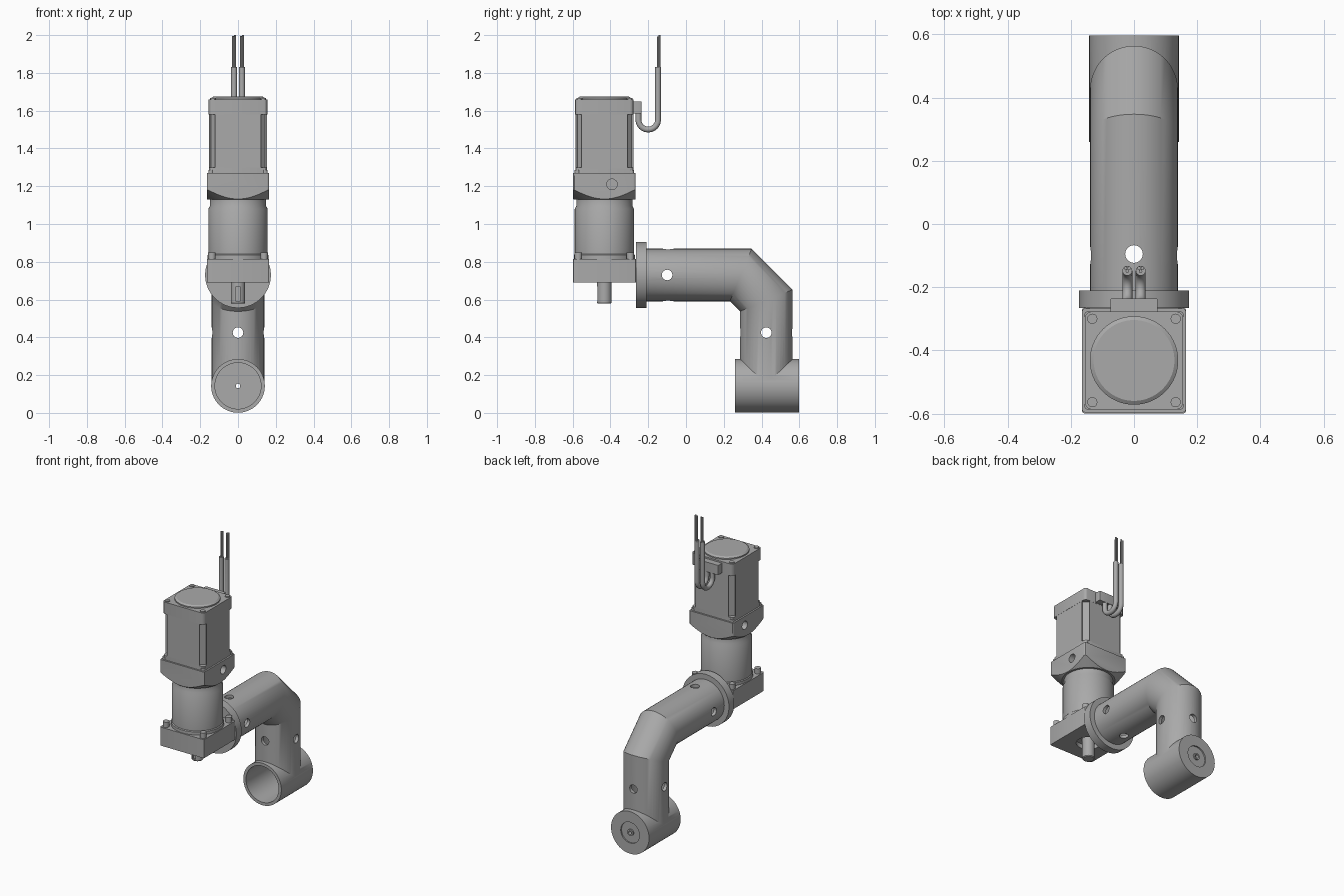
import bpy, bmesh, math
from mathutils import Vector, Matrix

cube = bpy.data.objects.get("Cube")
if cube:
    bpy.data.objects.remove(cube, do_unlink=True)

metal = bpy.data.materials.new("grey_metal")
metal.use_nodes = True
metal.diffuse_color = (0.4, 0.4, 0.4, 1)
metal.node_tree.nodes["Principled BSDF"].inputs["Base Color"].default_value = (0.4, 0.4, 0.4, 1)

MY = -0.432      # motor axis y
AZ = 0.73        # upper arm axis z
VY = 0.425       # lower arm axis y
CZ = 0.143       # end cup axis z
AXES = {"x": Vector((1, 0, 0)), "y": Vector((0, 1, 0)), "z": Vector((0, 0, 1))}


def finish(name, bm):
    bmesh.ops.recalc_face_normals(bm, faces=bm.faces)
    mesh = bpy.data.meshes.new(name)
    bm.to_mesh(mesh)
    bm.free()
    mesh.materials.append(metal)
    ob = bpy.data.objects.new(name, mesh)
    bpy.context.collection.objects.link(ob)
    return ob


def loft(name, rings):
    """Skin a list of closed rings and cap both ends."""
    bm = bmesh.new()
    loops = [[bm.verts.new(p) for p in ring] for ring in rings]
    n = len(loops[0])
    for a, b in zip(loops, loops[1:]):
        for i in range(n):
            j = (i + 1) % n
            bm.faces.new((a[i], a[j], b[j], b[i]))
    bm.faces.new(loops[0])
    bm.faces.new(loops[-1])
    return finish(name, bm)


def turned(name, profile, center, axis="z", seg=48):
    """Lathe (radius, offset) pairs around an axis through center."""
    rot = AXES["z"].rotation_difference(AXES[axis]).to_matrix()
    rings = []
    for r, h in profile:
        rings.append([Vector(center) + rot @ Vector((r * math.cos(t), r * math.sin(t), h))
                      for t in (2 * math.pi * i / seg for i in range(seg))])
    return loft(name, rings)


def rod(name, r, a, b, center, axis="z", seg=48):
    return turned(name, [(r, a), (r, b)], center, axis, seg)


def box(name, size, center, bevel=0.0):
    bm = bmesh.new()
    bmesh.ops.create_cube(bm, size=1, matrix=Matrix.Translation(center) @ Matrix.Diagonal((*size, 1)))
    if bevel:
        edges = [e for e in bm.edges if abs((e.verts[0].co - e.verts[1].co).z) > 0.01]
        bmesh.ops.bevel(bm, geom=edges, offset=bevel, segments=3, profile=0.5, affect="EDGES")
    return finish(name, bm)


def sweep(name, path, r, seg=48):
    """Round pipe with mitred bends along a path in a plane of constant x."""
    pts = [Vector(p) for p in path]
    rings = []
    for i, p in enumerate(pts):
        d0 = (p - pts[i - 1]).normalized() if i else (pts[1] - p).normalized()
        d1 = (pts[i + 1] - p).normalized() if i < len(pts) - 1 else d0
        side = (d0 + d1).normalized().cross(AXES["x"])
        stretch = 1 / math.cos(d0.angle(d1) / 2)
        rings.append([p + AXES["x"] * r * math.cos(t) + side * r * stretch * math.sin(t)
                      for t in (2 * math.pi * k / seg for k in range(seg))])
    return loft(name, rings)


def boolean(ob, tool, op="DIFFERENCE"):
    mod = ob.modifiers.new("cut", "BOOLEAN")
    mod.operation, mod.object, mod.solver = op, tool, "EXACT"
    bpy.context.view_layer.objects.active = ob
    bpy.ops.object.modifier_apply(modifier=mod.name)
    bpy.data.objects.remove(tool, do_unlink=True)


# Bent hollow arm joined to the open end cup
def bend(start, end):
    return [(0, start, AZ), (0, 0.29, AZ), (0, VY, 0.595), (0, VY, end)]


arm = sweep("bent_arm", bend(-0.23, CZ), 0.139)
boolean(arm, rod("cup", 0.142, 0.26, 0.597, (0, 0, CZ), "y", 64), "UNION")
boolean(arm, sweep("arm_bore", bend(-0.2, 0.3), 0.118))
boolean(arm, rod("cup_bore", 0.122, 0.2, 0.565, (0, 0, CZ), "y", 64))
boolean(arm, rod("cup_back_recess", 0.07, 0.588, 0.7, (0, 0, CZ), "y"))
boolean(arm, rod("cup_center_hole", 0.012, 0.5, 0.7, (0, 0, CZ), "y", 24))
for axis, center in (("x", (0, -0.1, AZ)), ("z", (0, -0.095, AZ)),
                     ("x", (0, VY, 0.425)), ("y", (0, VY, 0.425))):
    boolean(arm, rod("pin_hole", 0.028, -0.2, 0.2, center, axis, 24))
turned("cup_boss", [(0.022, 0), (0.022, 0.012)], (0, 0.585, CZ), "y", 24)
boolean(bpy.data.objects["cup_boss"], rod("boss_hole", 0.012, -0.1, 0.1, (0, 0.59, CZ), "y", 24))

# Round mounting disc between arm and gearbox plate
rod("mounting_disc", 0.174, -0.266, -0.21, (0, 0, AZ), "y", 64)

# Gearbox output plate, shaft and bolts
plate = box("gearbox_plate", (0.33, 0.335, 0.125), (0, MY, 0.7525), 0.008)
boolean(plate, rod("shaft_recess", 0.075, 0.6, 0.72, (0, MY, 0)))
shaft = turned("output_shaft", [(0.034, 0.578), (0.038, 0.583), (0.038, 0.75)], (0, MY, 0))
boolean(shaft, box("keyway", (0.02, 0.02, 0.08), (0, MY - 0.037, 0.63)))
for sx in (-1, 1):
    for sy in (-1, 1):
        x, y = sx * 0.138, MY + sy * 0.138
        rod("plate_bolt", 0.02, 0.81, 0.85, (x, y, 0), seg=20)
        rod("cap_screw", 0.016, 1.655, 1.666, (sx * 0.132, MY + sy * 0.132, 0), seg=20)
        rod("flange_screw", 0.014, 1.265, 1.287, (sx * 0.143, MY + sy * 0.143, 0), seg=16)

# Turned gearbox body with a neck under the adapter
turned("gearbox_body", [(0.162, 0.81), (0.162, 0.835), (0.157, 0.84), (0.157, 1.08),
                        (0.149, 1.095), (0.149, 1.14)], (0, MY, 0), seg=64)

# Square adapter, its lower corners turned to a cone
adapter = box("motor_adapter", (0.33, 0.33, 0.14), (0, MY, 1.2), 0.012)
boolean(adapter, turned("adapter_cone", [(0.162, 1.12), (0.162, 1.13), (0.235, 1.185), (0.235, 1.3)],
                        (0, MY, 0), seg=64), "INTERSECT")
for sx in (-1, 1):
    boolean(adapter, rod("clamp_access_hole", 0.028, 0.11, 0.2, (0, MY + 0.04, 1.21), "x", 24)
            if sx > 0 else
            rod("clamp_access_hole", 0.028, -0.2, -0.11, (0, MY + 0.04, 1.21), "x", 24))

# Motor stack with notched corners
corner = [(0.154, 0.122), (0.143, 0.112), (0.112, 0.143), (0.122, 0.154)]
outline = []
for k in range(4):
    turn = Matrix.Rotation(k * math.pi / 2, 2)
    outline += [turn @ Vector(p) for p in corner]
loft("motor_body", [[(p.x, p.y + MY, z) for p in outline] for z in (1.295, 1.585)])
box("motor_flange", (0.308, 0.308, 0.03), (0, MY, 1.283), 0.02)
box("motor_end_cap", (0.31, 0.31, 0.08), (0, MY, 1.62), 0.02)
turned("motor_cover", [(0.14, 1.65), (0.14, 1.668), (0.128, 1.676)], (0, MY, 0), seg=64)

# Connector and two cables hooking up from the motor
box("cable_connector", (0.15, 0.045, 0.065), (0, -0.258, 1.617), 0.006)
hook = [(-0.252, 1.6), (-0.252, 1.552)]
hook += [(-0.2 - 0.052 * math.cos(t), 1.552 - 0.052 * math.sin(t))
         for t in (math.pi * i / 12 for i in range(1, 13))]
hook.append((-0.148, 1.83))
for sx in (-1, 1):
    x = sx * 0.021
    sweep("cable", [(x, y, z) for y, z in hook], 0.0155, 20)
    for k in range(3):
        a = k * math.tau / 3 + 0.5
        rod("wire", 0.0055, 1.82, 2.0 - 0.004 * k,
            (x + 0.0065 * math.cos(a), -0.143 + 0.0065 * math.sin(a), 0), seg=10)

# Smooth round surfaces, keep edges sharp
bpy.ops.object.select_all(action="DESELECT")
for ob in bpy.context.scene.objects:
    if ob.type == "MESH" and ob.data.materials and ob.data.materials[0] == metal:
        ob.select_set(True)
        bpy.context.view_layer.objects.active = ob
bpy.ops.object.shade_smooth_by_angle(angle=math.radians(30))
